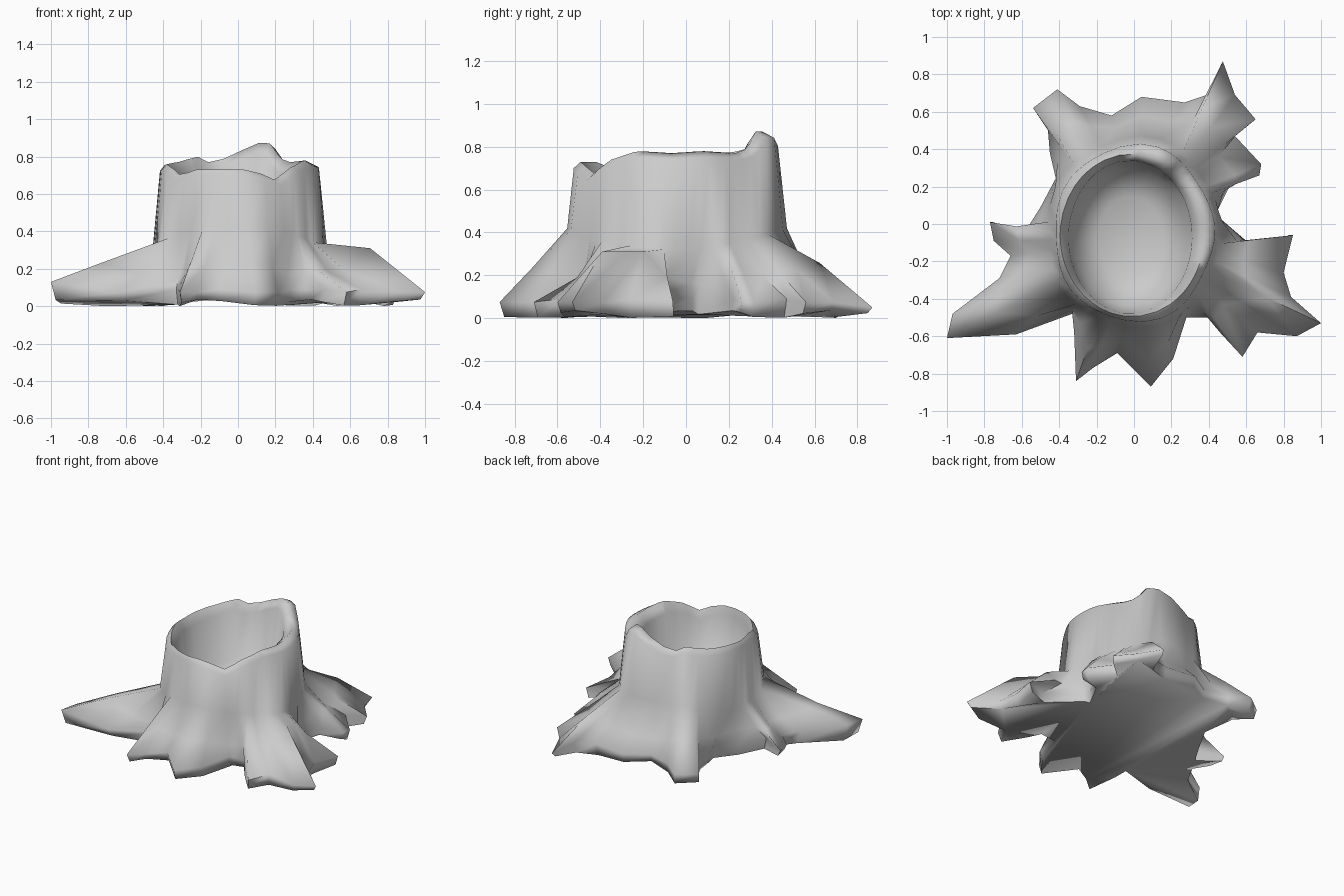
import bpy, bmesh, math

if "Cube" in bpy.data.objects:
    bpy.data.objects.remove(bpy.data.objects["Cube"])

# Ground outline of the roots, counter-clockwise from the right-hand notch
outline = [
    (0.44, 0.06), (0.52, 0.22), (0.67, 0.26), (0.68, 0.32), (0.54, 0.47), (0.65, 0.56),
    (0.54, 0.69), (0.475, 0.87), (0.42, 0.70), (0.27, 0.65), (0.04, 0.68), (-0.12, 0.58),
    (-0.29, 0.63), (-0.41, 0.72), (-0.54, 0.62), (-0.46, 0.50), (-0.45, 0.38), (-0.41, 0.26),
    (-0.50, 0.09), (-0.60, -0.07), (-0.77, 0.01), (-0.75, -0.09), (-0.66, -0.17),
    (-0.72, -0.29), (-0.97, -0.48), (-1.0, -0.61), (-0.63, -0.59), (-0.33, -0.48),
    (-0.32, -0.58), (-0.31, -0.84), (-0.22, -0.77), (-0.09, -0.69), (0.09, -0.87),
    (0.21, -0.72), (0.28, -0.50), (0.40, -0.50), (0.46, -0.58), (0.58, -0.71),
    (0.66, -0.58), (0.87, -0.60), (1.0, -0.53), (0.84, -0.39), (0.80, -0.26),
    (0.85, -0.06), (0.67, -0.15), (0.46, 0.03)]
N = len(outline)

# Ragged rim height by angle in degrees
rim = [(0, .77), (20, .78), (45, .77), (56, .79), (66, .88), (76, .87), (95, .80), (108, .76),
       (118, .80), (140, .77), (180, .75), (198, .76), (215, .73), (225, .69), (235, .73),
       (283, .73), (297, .67), (315, .74), (335, .78), (360, .77)]


def rim_height(a):
    d = math.degrees(a) % 360
    for (a0, h0), (a1, h1) in zip(rim, rim[1:]):
        if a0 <= d <= a1:
            return h0 + (h1 - h0) * (d - a0) / (a1 - a0)


def ellipse(a, rx, ry, cx, cy):
    r = 1 / math.hypot(math.cos(a) / rx, math.sin(a) / ry)
    return cx + r * math.cos(a), cy + r * math.sin(a)


# Trunk angle for each outline point, smoothed and kept in order
ang = []
for x, y in outline:
    a = math.atan2(y + 0.045, x)
    if ang and a < ang[-1] - math.pi:
        a += 2 * math.pi
    ang.append(a)
for _ in range(2):
    ext = [ang[-1] - 2 * math.pi] + ang + [ang[0] + 2 * math.pi]
    ang = [(ext[i] + ext[i + 1] + ext[i + 2]) / 3 for i in range(N)]
for i in range(1, N):
    ang[i] = max(ang[i], ang[i - 1] + 0.02)

rad = [math.hypot(x, y + 0.045) for x, y in outline]
rings = [[] for _ in range(9)]
for i, ((x, y), a) in enumerate(zip(outline, ang)):
    near = sum(rad[(i + k) % N] for k in range(-3, 4)) / 7
    flute = min(1.0 + 0.025 * math.cos(5 * a - 0.3), 0.97 * rad[i] / 0.44)
    top = rim_height(a)
    side = abs(math.cos(a)) ** 2            # 1 at left and right, 0 at front and back
    tx, ty = ellipse(a, 0.465 * flute, 0.51 * flute, 0, -0.045)
    trunk_z = 0.42 - 0.10 * side
    mid_z = min(0.26, max(0.13, 0.21 + 0.25 * (rad[i] - near)))
    t = 0.5
    if x < -0.55 and y < 0.1:               # long low root on the left
        mid_z = 0.17 + 0.06 * (rad[i] > 0.95)
        t = 0.45
    if x > 0.45 and y < 0:                  # knuckle of the right root
        mid_z = 0.19 + 0.12 * (0.7 < x and -0.56 < y < -0.2)
        t = 0.62 if x < 0.9 else 0.5
    rings[0].append((x * 0.975, y * 0.975, 0.018 + 0.018 * math.sin(i * 1.3)))
    tip_z = 0.13 if x < -0.9 else 0.05 if y > 0.8 else 0.075 if rad[i] > near else 0.09
    rings[1].append((x, y, tip_z))
    rings[2].append((x + (tx - x) * t, y + (ty - y) * t, mid_z))
    rings[3].append((tx, ty, trunk_z))
    # trunk wall leans in slightly up to the broken rim
    f = 1 + 0.02 * math.cos(5 * a - 0.3)
    rings[4].append((*ellipse(a, 0.425 * f, 0.475 * f, 0, -0.05), top - 0.03))
    rings[5].append((*ellipse(a, 0.385, 0.435, -0.01, -0.06), top))
    # hollow inside with a rounded floor
    rings[6].append((*ellipse(a, 0.33, 0.41, -0.02, -0.07), top - 0.06))
    rings[7].append((*ellipse(a, 0.29, 0.37, -0.02, -0.07), 0.38))
    rings[8].append((*ellipse(a, 0.17, 0.22, -0.02, -0.07), 0.30))

# Loft the rings into one closed stump
bm = bmesh.new()
vr = [[bm.verts.new(p) for p in ring] for ring in rings]
for lo, hi in zip(vr, vr[1:]):
    for i in range(N):
        j = (i + 1) % N
        bm.faces.new((lo[i], lo[j], hi[j], hi[i]))
bm.faces.new(vr[0][::-1])   # underside
bm.faces.new(vr[-1])        # floor of the hollow
bmesh.ops.recalc_face_normals(bm, faces=bm.faces)
mesh = bpy.data.meshes.new("tree_stump")
bm.to_mesh(mesh)
bm.free()
stump = bpy.data.objects.new("tree_stump", mesh)
bpy.context.collection.objects.link(stump)
bpy.context.view_layer.objects.active = stump
stump.select_set(True)
bpy.ops.object.shade_smooth_by_angle(angle=math.radians(80))
